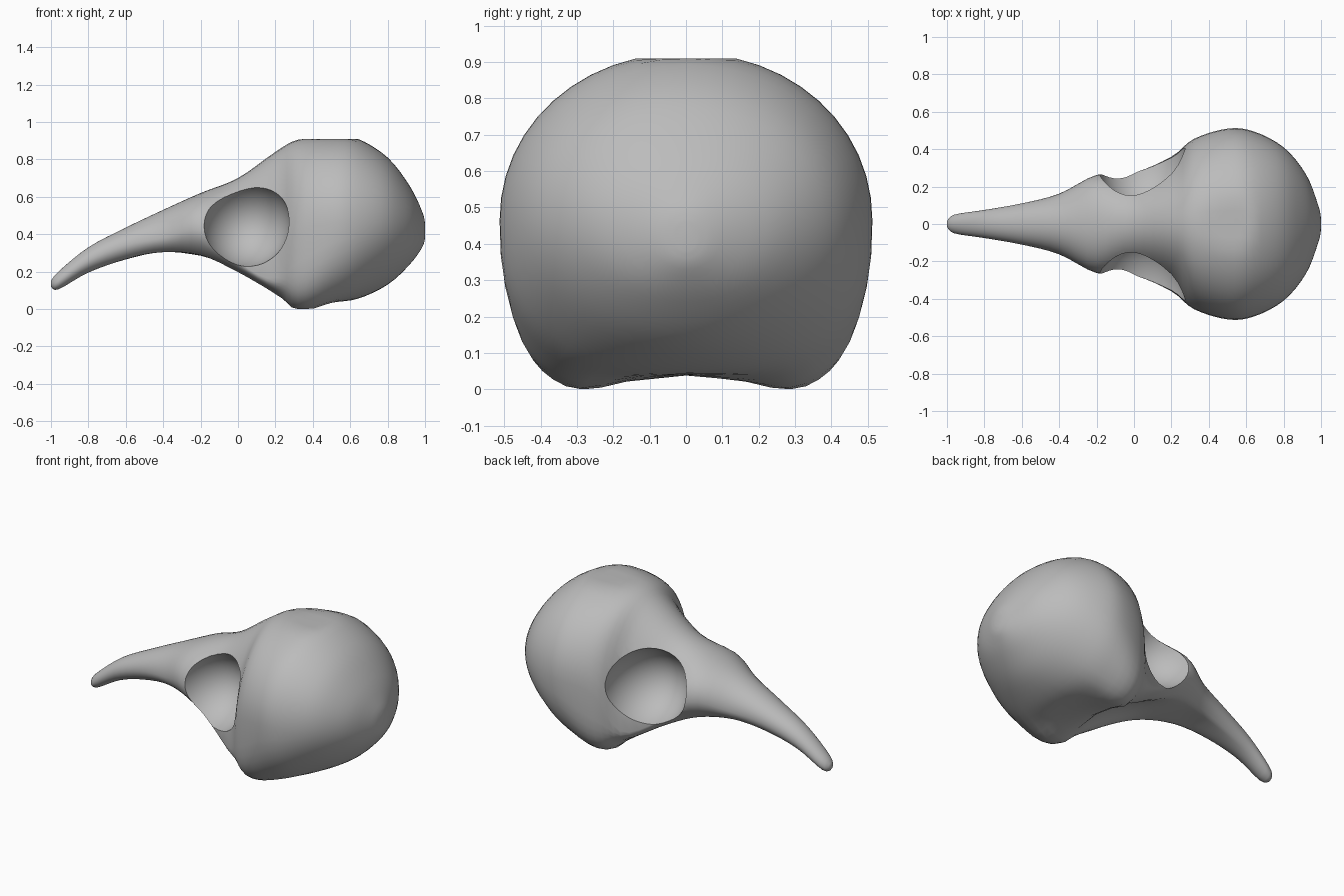
import bpy
import bmesh
import math

default_cube = bpy.data.objects.get("Cube")
if default_cube:
    bpy.data.objects.remove(default_cube, do_unlink=True)

bone = bpy.data.materials.new("bone_grey")
bone.use_nodes = True
grey = (0.5, 0.5, 0.5, 1)
bone.diffuse_color = grey
bone.node_tree.nodes["Principled BSDF"].inputs["Base Color"].default_value = grey

# Sections from beak tip to back of head:
# x, bottom, widest height, top, half width, lower squareness, underside groove
STATIONS = [
    (-1, .12, .135, .15, .015, 2, 0),
    (-.96, .105, .15, .2, .05, 2, 0),
    (-.8, .195, .26, .33, .075, 2, 0),
    (-.6, .255, .34, .435, .11, 2, .01),
    (-.4, .285, .38, .53, .162, 2, .02),
    (-.2, .255, .42, .62, .262, 2, .03),
    (0, .185, .25, .7, .275, 2.2, .05),
    (.2, .07, .17, .84, .36, 2.8, .08),
    (.32, -.02, .4, .905, .455, 4, .07),
    (.5, -.005, .46, .925, .51, 2.8, .045),
    (.64, .04, .46, .91, .495, 2.3, .015),
    (.8, .13, .47, .81, .41, 2, 0),
    (.92, .24, .46, .655, .265, 2, 0),
    (.985, .33, .43, .52, .1, 2, 0),
    (1, .38, .42, .46, .03, 2, 0),
]


def blend(a, b, c, d, t):
    """Smooth curve through b and c."""
    return b + .5 * t * (c - a + t * (2*a - 5*b + 4*c - d + t * (3*(b - c) + d - a)))


def smooth_sections(stations, steps):
    ends = [stations[0]] + stations + [stations[-1]]
    result = []
    for i in range(len(stations) - 1):
        for s in range(steps):
            result.append([blend(*p, s / steps) for p in zip(*ends[i:i + 4])])
    return result + [list(stations[-1])]


def section_ring(bm, section, sides):
    x, bottom, middle, top, width, square, groove = section
    ring = []
    for i in range(sides):
        a = math.tau * i / sides
        c, s = math.cos(a), math.sin(a)
        power = 2 / (square if s < 0 else 2.05)
        y = math.copysign(width * abs(c) ** power, c)
        if s >= 0:
            z = middle + (top - middle) * s ** power
        else:
            z = middle - (middle - bottom) * (-s) ** power
            z += groove * (1 - min(1, abs(y) / (.6 * width)) ** 2)
        ring.append(bm.verts.new((x, y, min(.91, max(0, z)))))
    return ring


# Skull: beak, brow and braincase in one skin
bm = bmesh.new()
rings = [section_ring(bm, s, 48) for s in smooth_sections(STATIONS, 4)]
for first, second in zip(rings, rings[1:]):
    for i in range(len(first)):
        j = (i + 1) % len(first)
        bm.faces.new((first[i], first[j], second[j], second[i]))
bm.faces.new(rings[0])
bm.faces.new(rings[-1])
bmesh.ops.recalc_face_normals(bm, faces=bm.faces)
mesh = bpy.data.meshes.new("skull")
bm.to_mesh(mesh)
bm.free()
skull = bpy.data.objects.new("skull", mesh)
bpy.context.collection.objects.link(skull)
mesh.materials.append(bone)

# Eye sockets scooped from both sides, leaning back at the top
for side in (-1, 1):
    bpy.ops.mesh.primitive_uv_sphere_add(segments=40, ring_count=24, radius=1,
                                         location=(.04, side * .36, .46),
                                         rotation=(0, math.radians(20), 0))
    cutter = bpy.context.object
    cutter.name = "socket_cutter"
    cutter.scale = (.235, .3, .24)
    cutter.hide_render = True
    cutter.data.materials.append(bone)
    bpy.ops.object.select_all(action='DESELECT')
    skull.select_set(True)
    bpy.context.view_layer.objects.active = skull
    scoop = skull.modifiers.new("eye_socket", 'BOOLEAN')
    scoop.operation = 'DIFFERENCE'
    scoop.solver = 'EXACT'
    scoop.object = cutter
    bpy.ops.object.modifier_apply(modifier=scoop.name)
    bpy.data.objects.remove(cutter, do_unlink=True)

bpy.ops.object.shade_smooth_by_angle(angle=math.radians(40))
